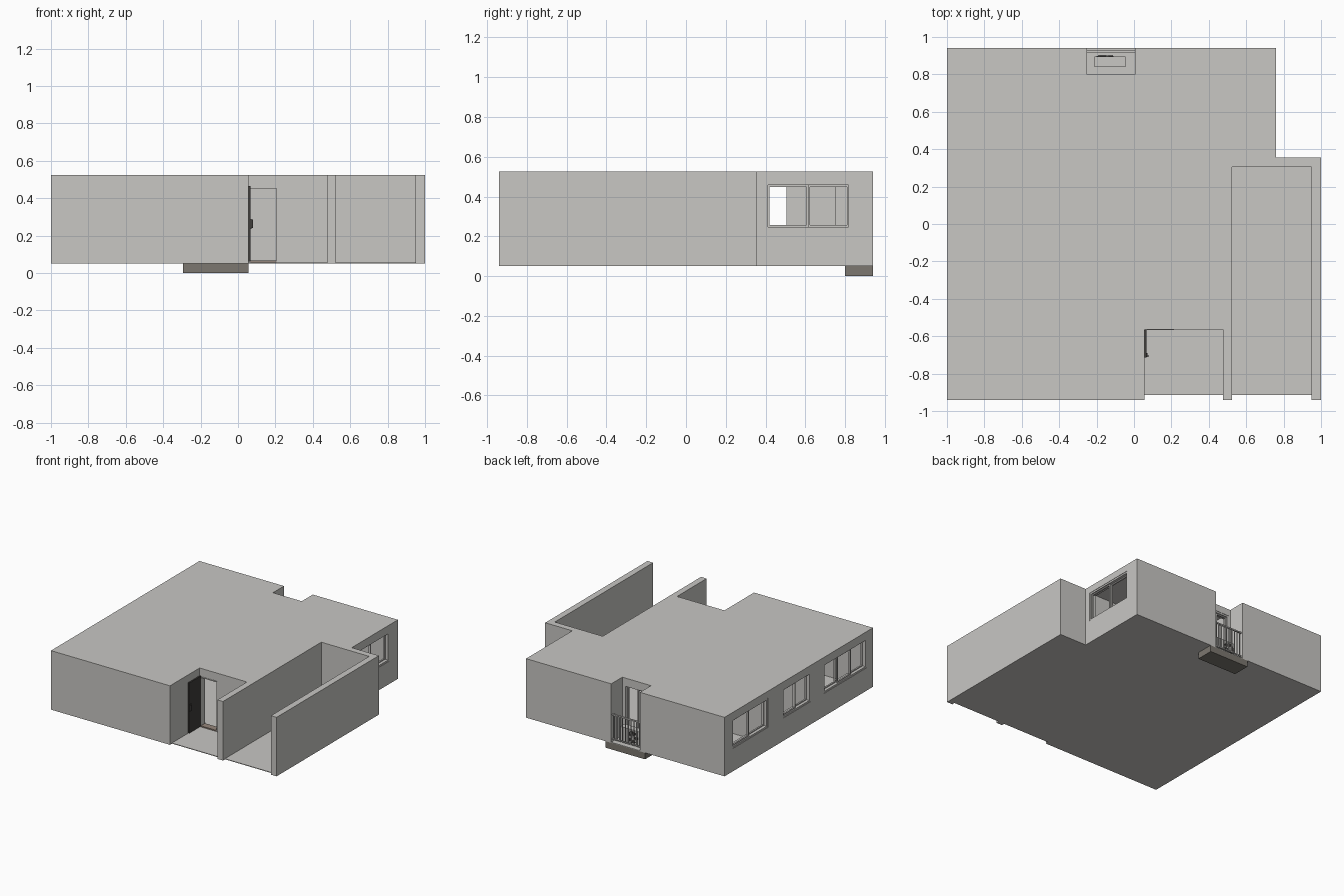
import bpy, bmesh, math
from mathutils import Matrix, Vector

cube = bpy.data.objects.get("Cube")
if cube:
    bpy.data.objects.remove(cube, do_unlink=True)


def material(name, rgb):
    m = bpy.data.materials.new(name)
    m.use_nodes = True
    m.diffuse_color = (*rgb, 1)
    m.node_tree.nodes["Principled BSDF"].inputs["Base Color"].default_value = (*rgb, 1)
    return m


PLASTER = material("warm grey plaster", (0.58, 0.57, 0.55))
STONE = material("brown grey stone", (0.20, 0.185, 0.16))
DARK = material("dark door", (0.05, 0.047, 0.043))
SILL = material("threshold brown", (0.30, 0.24, 0.20))

BASE, FLOOR, CEIL, TOP = 0.052, 0.057, 0.505, 0.525
T = 0.05  # wall thickness


def finish(name, bm, mat):
    bmesh.ops.recalc_face_normals(bm, faces=bm.faces)
    me = bpy.data.meshes.new(name)
    bm.to_mesh(me)
    bm.free()
    me.materials.append(mat)
    ob = bpy.data.objects.new(name, me)
    bpy.context.collection.objects.link(ob)
    return ob


def add_box(bm, x0, x1, y0, y1, z0, z1):
    size = Matrix.Diagonal((x1 - x0, y1 - y0, z1 - z0, 1))
    mid = Matrix.Translation(((x0 + x1) / 2, (y0 + y1) / 2, (z0 + z1) / 2))
    bmesh.ops.create_cube(bm, size=1, matrix=mid @ size)


def boxes(name, mat, *items):
    bm = bmesh.new()
    for item in items:
        add_box(bm, *item)
    return finish(name, bm, mat)


def slab(name, points, z0, z1, mat):
    bm = bmesh.new()
    face = bm.faces.new([bm.verts.new((x, y, z0)) for x, y in points])
    out = bmesh.ops.extrude_face_region(bm, geom=[face])
    bmesh.ops.translate(bm, vec=(0, 0, z1 - z0),
                        verts=[v for v in out["geom"] if isinstance(v, bmesh.types.BMVert)])
    return finish(name, bm, mat)


def span(axis, a, b, c0, c1, z0, z1):
    """Box running along an axis from a to b, with cross range c0 to c1."""
    return (a, b, c0, c1, z0, z1) if axis == "x" else (c0, c1, a, b, z0, z1)


def wall(name, axis, a, b, c, holes=(), t=T):
    """Straight wall with rectangular openings (start, end, bottom, top)."""
    parts, at = [], a
    for h0, h1, low, high in sorted(holes):
        parts.append(span(axis, at, h0, c, c + t, FLOOR, CEIL))
        parts.append(span(axis, h0, h1, c, c + t, high, CEIL))
        if low > FLOOR:
            parts.append(span(axis, h0, h1, c, c + t, FLOOR, low))
        at = h1
    parts.append(span(axis, at, b, c, c + t, FLOOR, CEIL))
    return boxes(name, PLASTER, *parts)


def frame_bars(axis, a, b, c0, c1, z0, z1, w):
    return [span(axis, a, a + w, c0, c1, z0, z1), span(axis, b - w, b, c0, c1, z0, z1),
            span(axis, a + w, b - w, c0, c1, z0, z0 + w),
            span(axis, a + w, b - w, c0, c1, z1 - w, z1)]


def window(name, axis, a, b, c, z0, z1, sashes=2):
    """Outer casing with staggered sliding sashes."""
    bars = frame_bars(axis, a, b, c + 0.003, c + T - 0.003, z0, z1, 0.013)
    a, b, z0, z1 = a + 0.013, b - 0.013, z0 + 0.013, z1 - 0.013
    step = (b - a) / sashes
    for i in range(sashes):
        off = c + (0.012 if i % 2 else 0.026)
        bars += frame_bars(axis, a + i * step, a + (i + 1) * step, off, off + 0.012, z0, z1, 0.008)
    return boxes(name, PLASTER, *bars)


# Floor and roof plates
notch = [(0.005, 0.94), (0.005, 0.80), (-0.25, 0.80), (-0.25, 0.94)]
back = [(1, 0.355), (0.76, 0.355), (0.76, 0.94)]
left_edge = [(-1, 0.94), (-1, -0.94)]


def front(depth_entry, depth_passage):
    return [(0.055, -0.94), (0.055, depth_entry), (0.475, depth_entry), (0.475, -0.94),
            (0.525, -0.94), (0.525, depth_passage), (0.95, depth_passage), (0.95, -0.94), (1, -0.94)]


slab("floor", left_edge + front(-0.915, -0.915) + back, BASE, FLOOR, PLASTER)
slab("roof", left_edge + front(-0.565, 0.305) + back + notch, CEIL, TOP, PLASTER)
boxes("balcony_slab", STONE, (-0.295, 0.055, 0.80, 0.94, 0, BASE))

# Outer walls
W0, W1 = 0.235, 0.47
left_windows = [(0.39, 0.84, 2), (-0.15, 0.20, 2), (-0.86, -0.32, 3)]
wall("left_wall", "y", -0.94, 0.94, -1, [(a, b, W0, W1) for a, b, n in left_windows])
for i, (a, b, n) in enumerate(left_windows):
    window(f"left_window_{i + 1}", "y", a, b, -1, W0, W1, n)
wall("right_wall", "y", 0.355, 0.94, 0.71, [(0.40, 0.83, W0, W1)])
window("right_window", "y", 0.40, 0.83, 0.71, W0, W1)
wall("front_wall", "x", -0.95, 0.005, -0.94)
wall("entry_side_wall", "y", -0.94, -0.515, 0.005)
wall("entry_wall", "x", 0.055, 0.475, -0.565, [(0.06, 0.215, FLOOR, 0.46)])
wall("passage_left_wall", "y", -0.94, 0.305, 0.475)
wall("passage_right_wall", "y", -0.94, 0.305, 0.95)
wall("passage_end_wall", "x", 0.475, 1, 0.305)
wall("back_wall_left", "x", -0.95, -0.25, 0.89)
wall("back_wall_right", "x", 0.005, 0.71, 0.89)
wall("balcony_side_wall", "y", 0.75, 0.89, 0.005)
wall("balcony_wall", "x", -0.25, 0.005, 0.75, [(-0.235, -0.01, FLOOR, W1)])
window("balcony_door", "x", -0.235, -0.01, 0.75, FLOOR, W1)

# Inner partitions
wall("bedroom_partition", "y", 0.26, 0.89, -0.30, [(0.41, 0.505, FLOOR, 0.46)])
wall("rear_partition", "x", -0.95, -0.30, 0.26)
wall("middle_partition", "x", -0.95, -0.30, -0.26)
wall("front_partition", "y", -0.89, -0.21, -0.30, [(-0.45, -0.30, FLOOR, 0.46)])

# Entrance: frame, threshold, open leaf and pull handles
boxes("entry_frame", PLASTER, (0.06, 0.068, -0.568, -0.515, FLOOR, 0.46),
      (0.207, 0.215, -0.568, -0.515, FLOOR, 0.46), (0.068, 0.207, -0.568, -0.515, 0.452, 0.46))
boxes("threshold", SILL, (0.068, 0.207, -0.568, -0.515, FLOOR, 0.066))
boxes("entry_door", DARK, (0.057, 0.068, -0.715, -0.566, 0.062, 0.465))
boxes("door_handle", DARK, (0.068, 0.072, -0.71, -0.69, 0.235, 0.29),
      (0.072, 0.08, -0.708, -0.702, 0.24, 0.285))

# Balcony railing
bars = [(-0.25, 0.005, 0.918, 0.93, 0.27, 0.28), (-0.25, 0.005, 0.92, 0.928, 0.075, 0.083)]
for i in range(10):
    x = -0.235 + i * 0.025
    bars.append((x - 0.003, x + 0.003, 0.921, 0.927, 0.083, 0.27))
boxes("balcony_railing", PLASTER, *bars)

# Outdoor cooling unit with round fan
boxes("cooling_unit", PLASTER, (-0.21, -0.045, 0.84, 0.895, 0.065, 0.18),
      (-0.20, -0.18, 0.845, 0.89, FLOOR, 0.065), (-0.075, -0.055, 0.845, 0.89, FLOOR, 0.065))
bm = bmesh.new()
place = Matrix.Translation((-0.155, 0.897, 0.122)) @ Matrix.Rotation(math.pi / 2, 4, "X")
bmesh.ops.create_cone(bm, cap_ends=True, segments=24, radius1=0.045, radius2=0.045, depth=0.004, matrix=place)
finish("fan_recess", bm, DARK)
bm = bmesh.new()
for i in range(5):
    turn = Matrix.Rotation(i * math.tau / 5, 4, "Z") @ Matrix.Translation((0.022, 0, -0.004))
    bmesh.ops.create_cube(bm, size=1, matrix=place @ turn @ Matrix.Diagonal((0.04, 0.014, 0.004, 1)))
finish("fan_blades", bm, PLASTER)
